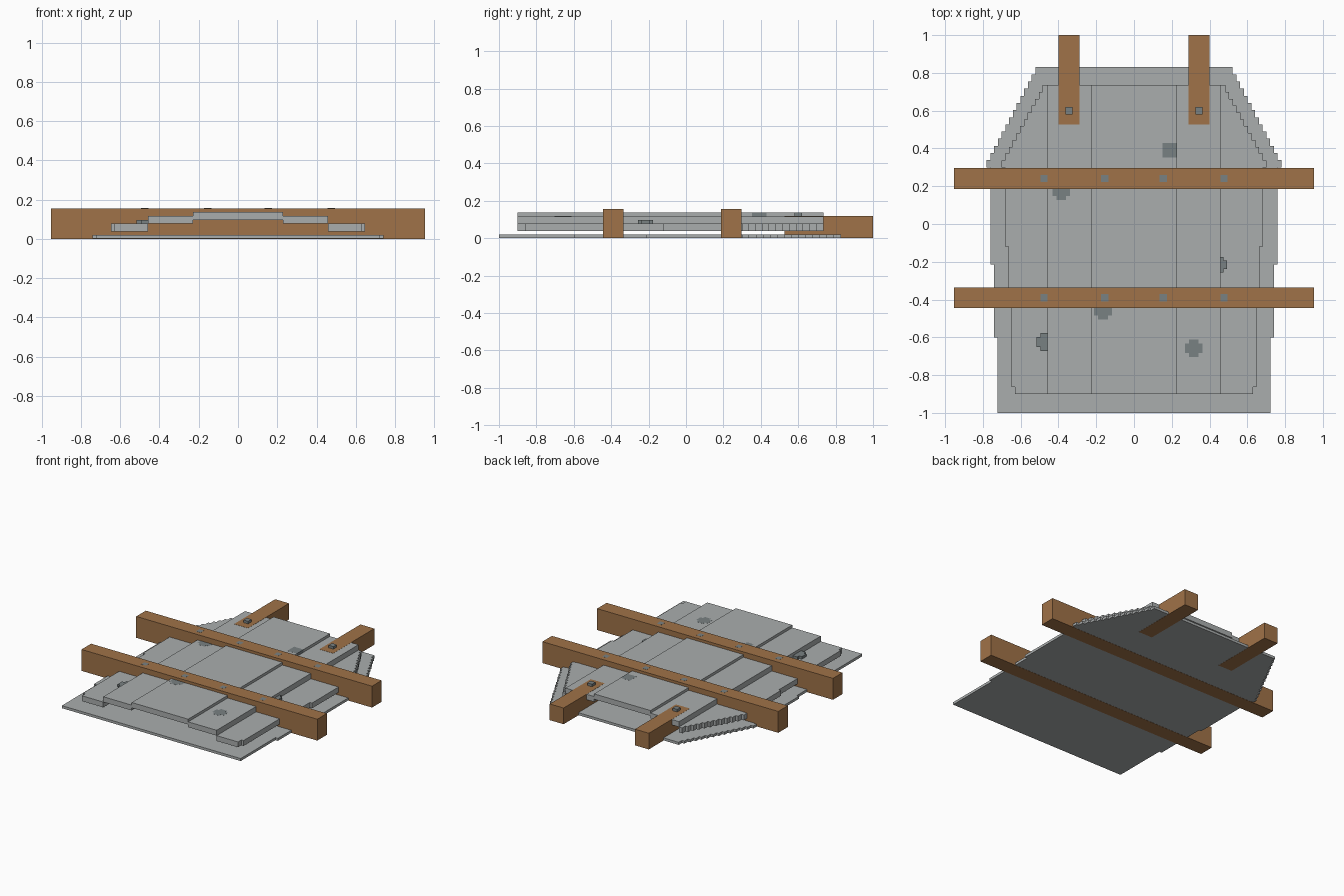
import bpy, bmesh

if "Cube" in bpy.data.objects:
    bpy.data.objects.remove(bpy.data.objects["Cube"])


def material(name, col):
    m = bpy.data.materials.new(name)
    m.diffuse_color = (*col, 1)
    m.use_nodes = True
    m.node_tree.nodes["Principled BSDF"].inputs["Base Color"].default_value = m.diffuse_color
    return m


STEEL = material("steel grey", (0.40, 0.42, 0.42))
WOOD = material("wood brown", (0.35, 0.17, 0.065))
DARK = material("dark grey", (0.19, 0.22, 0.225))
U = 0.0195  # height of one layer


def prism(name, outline, z0, z1, mat):
    """Extrude a closed xy outline from z0 to z1."""
    bm = bmesh.new()
    face = bm.faces.new([bm.verts.new((x, y, z0)) for x, y in outline])
    ext = bmesh.ops.extrude_face_region(bm, geom=[face])["geom"]
    for v in ext:
        if isinstance(v, bmesh.types.BMVert):
            v.co.z = z1
    bmesh.ops.recalc_face_normals(bm, faces=bm.faces)
    mesh = bpy.data.meshes.new(name)
    bm.to_mesh(mesh)
    bm.free()
    mesh.materials.append(mat)
    ob = bpy.data.objects.new(name, mesh)
    bpy.context.collection.objects.link(ob)
    return ob


def box(name, x0, x1, y0, y1, z0, z1, mat):
    return prism(name, [(x0, y0), (x1, y0), (x1, y1), (x0, y1)], z0, z1, mat)


def stepped_edge(y_start, sides, y_top, steps, hw):
    """Right-hand edge: straight runs, then a staircase narrowing to the top."""
    pts, y = [], y_start
    for y_end, w in sides:
        pts += [(w, y), (w, y_end)]
        y = y_end
    rise = (y_top - y) / steps
    for i in range(steps):
        w = hw - i * 0.0198
        pts += [(w, y + i * rise), (w, y + (i + 1) * rise)]
    return pts


# Thin base sheet
edge = stepped_edge(-1.0, [(-0.6, 0.722), (-0.215, 0.742), (0.3, 0.76)], 0.83, 14, 0.78)
prism("base_sheet", edge + [(-x, y) for x, y in reversed(edge)], 0.001, U, STEEL)

# Outer, middle and centre armour plates
edge = stepped_edge(-0.9, [(-0.862, 0.63), (-0.44, 0.648), (-0.12, 0.665), (0.3, 0.682)],
                    0.735, 12, 0.702)
for s, side in ((-1, "left"), (1, "right")):
    outline = [(0.458, -0.9)] + edge + [(0.458, 0.735)]
    prism(side + "_outer_plate", [(s * x, y) for x, y in outline], 2 * U, 4 * U, STEEL)
    box(side + "_middle_plate", *sorted((s * 0.228, s * 0.458)), -0.9, 0.735, 4 * U, 6 * U, STEEL)
box("centre_plate", -0.228, 0.228, -0.9, 0.735, 5 * U, 7 * U, STEEL)

# Cross beams with nail heads let into the top
for name, y in (("front", -0.39), ("back", 0.241)):
    box(name + "_beam", -0.952, 0.952, y - 0.055, y + 0.055, 0, 8 * U, WOOD)
    for i, x in enumerate((-0.476, -0.155, 0.155, 0.476)):
        box(f"{name}_nail_{i}", x - 0.019, x + 0.019, y - 0.019, y + 0.019,
            8 * U - 0.01, 8 * U + 0.0005, DARK)

# Rear prongs with bolts
for s, side in ((-1, "left"), (1, "right")):
    x = s * 0.344
    box(side + "_prong", x - 0.056, x + 0.056, 0.527, 1.0, 0, 6 * U + 0.001, WOOD)
    box(side + "_bolt", x - 0.019, x + 0.019, 0.581, 0.62, 6 * U - 0.01, 7 * U, DARK)


def dent(name, x, y, r, z0, z1):
    """Blocky round dent: a square with notched corners."""
    c = r * 0.55
    q = [(r, -c), (r, c), (c, c), (c, r), (-c, r), (-c, c),
         (-r, c), (-r, -c), (-c, -c), (-c, -r), (c, -r), (c, -c)]
    prism(name, [(x + a, y + b) for a, b in q], z0, z1, DARK)


# Dents and scars on the plates
box("scar_centre", 0.152, 0.2285, 0.352, 0.43, 6 * U, 7 * U + 0.0005, DARK)
dent("dent_left_back", -0.385, 0.173, 0.046, 5 * U, 6 * U + 0.0005)
dent("dent_centre_front", -0.165, -0.458, 0.048, 6 * U, 7 * U + 0.0005)
dent("dent_right_front", 0.316, -0.658, 0.046, 5 * U, 6 * U + 0.0005)
dent("lump_left", -0.468, -0.625, 0.048, 4 * U, 5 * U)
dent("lump_right", 0.452, -0.216, 0.04, 4 * U, 5 * U)
